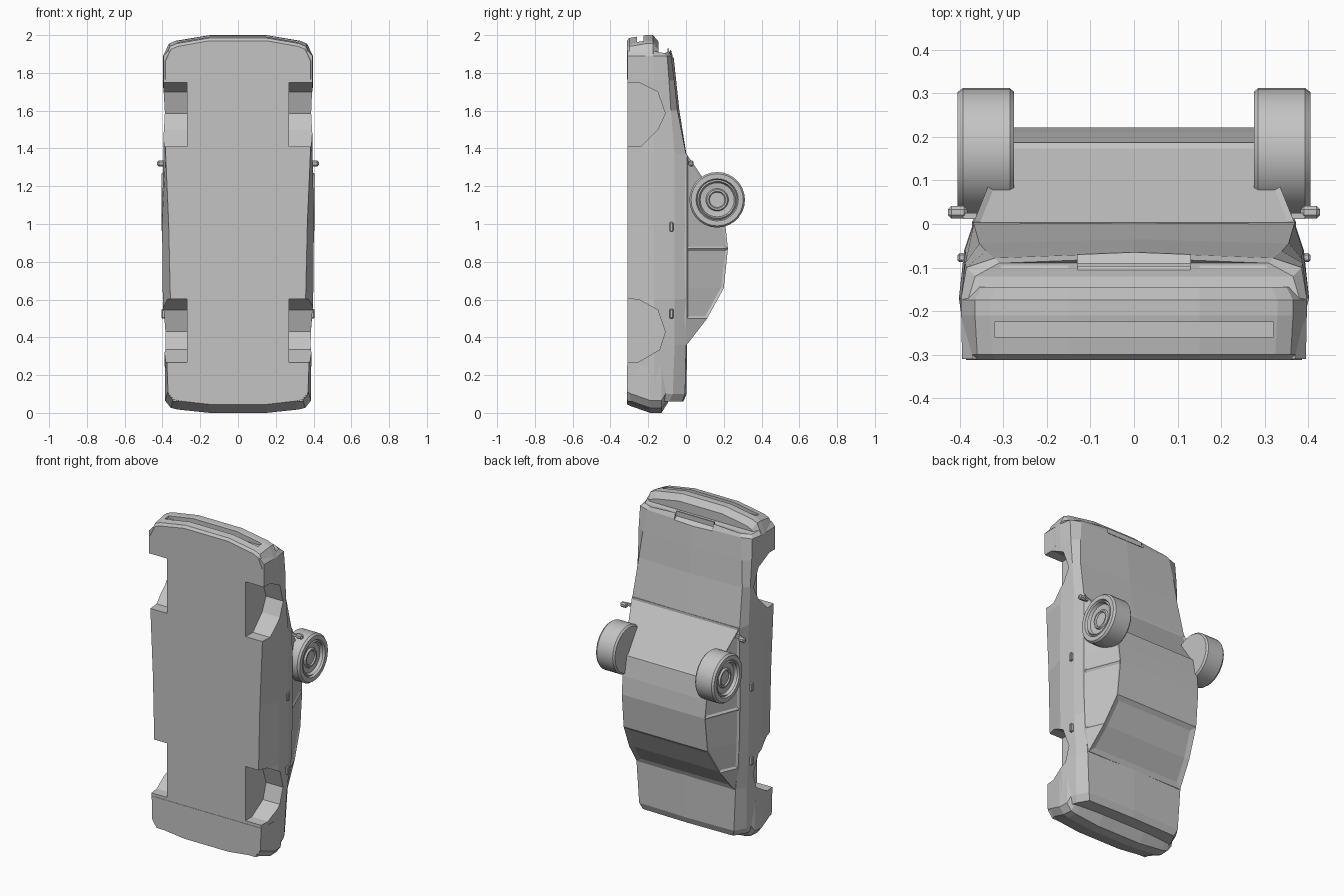
import bpy, bmesh, math
from mathutils import Vector

if "Cube" in bpy.data.objects:
    bpy.data.objects.remove(bpy.data.objects["Cube"])

grey = bpy.data.materials.new("plain grey")
grey.diffuse_color = (0.55, 0.55, 0.55, 1)
grey.use_nodes = True
grey.node_tree.nodes["Principled BSDF"].inputs["Base Color"].default_value = grey.diffuse_color


def finish(name, bm):
    bmesh.ops.recalc_face_normals(bm, faces=bm.faces[:])
    me = bpy.data.meshes.new(name)
    bm.to_mesh(me)
    bm.free()
    me.materials.append(grey)
    ob = bpy.data.objects.new(name, me)
    bpy.context.collection.objects.link(ob)
    return ob


def loft(half_rings):
    """Skin mirrored half rings; close both ends with strips."""
    bm = bmesh.new()
    rings = []
    for half in half_rings:
        mirror = [(-x, y, z) for x, y, z in reversed(half) if x > 1e-6]
        rings.append([bm.verts.new(p) for p in half + mirror])
    n = len(rings[0])
    for a, b in zip(rings, rings[1:]):
        for i in range(n):
            j = (i + 1) % n
            bm.faces.new((a[i], a[j], b[j], b[i]))
    for r in (rings[0], rings[-1]):
        for i in range((n - 1) // 2):
            bm.faces.new(list(dict.fromkeys((r[i], r[i + 1], r[n - 2 - i], r[n - 1 - i]))))
    bmesh.ops.remove_doubles(bm, verts=bm.verts[:], dist=1e-5)
    bmesh.ops.recalc_face_normals(bm, faces=bm.faces[:])
    return bm


def prism(name, poly, x0, x1):
    bm = bmesh.new()
    a = [bm.verts.new((x0, y, z)) for y, z in poly]
    b = [bm.verts.new((x1, y, z)) for y, z in poly]
    bm.faces.new(a)
    bm.faces.new(b)
    for i in range(len(a)):
        j = (i + 1) % len(a)
        bm.faces.new((a[i], a[j], b[j], b[i]))
    return finish(name, bm)


def box(name, c, s, bevel=0.0):
    bm = bmesh.new()
    bmesh.ops.create_cube(bm, size=1)
    for v in bm.verts:
        v.co = Vector(c) + Vector([v.co[i] * s[i] for i in range(3)])
    if bevel:
        bmesh.ops.bevel(bm, geom=bm.edges[:], offset=bevel, segments=1, affect='EDGES')
    return finish(name, bm)


def cut(ob, cutter):
    cutter.hide_render = True
    m = ob.modifiers.new("cut", 'BOOLEAN')
    m.operation = 'DIFFERENCE'
    m.solver = 'EXACT'
    m.object = cutter
    bpy.context.view_layer.objects.active = ob
    bpy.ops.object.modifier_apply(modifier=m.name)
    bpy.data.objects.remove(cutter)


# Lower body: z, sill, belly, shoulder width, shoulder y, deck width, deck y, crown
stations = [
    (0.06, .34, .365, .35, -.09, .31, -.02, .006),
    (0.10, .37, .385, .365, -.07, .325, -.005, .008),
    (0.36, .38, .39, .375, -.06, .34, 0, .005),
    (0.60, .358, .398, .388, -.06, .365, 0, .002),
    (1.00, .367, .402, .39, -.06, .37, 0, .002),
    (1.37, .383, .395, .388, -.06, .368, 0, .002),
    (1.60, .39, .392, .385, -.08, .355, -.045, .01),
    (1.76, .395, .397, .388, -.09, .34, -.062, .01),
    (1.89, .395, .397, .385, -.10, .32, -.078, .012),
    (1.93, .37, .38, .365, -.12, .31, -.09, .012),
]
rings = []
for z, wb, wm, ws, ys, wt, yt, cr in stations:
    half = [(wb, -.31, z), (wm, -.17, z), (ws, ys, z), (wt, yt, z), (0, yt + cr, z)]
    if z > 1.9:    # nose leans forward towards the bumper
        half = [(x, y, z + .25 * min(.1, -.07 - y) - .04 * (x / .38) ** 2) for x, y, z in half]
    rings.append(half)
body = finish("body", loft(rings))

# Wheel arches
front_arch = [(-.4, 1.41), (-.24, 1.41), (-.15, 1.50), (-.11, 1.585), (-.15, 1.70), (-.25, 1.75), (-.4, 1.75)]
rear_arch = [(-.4, .265), (-.25, .27), (-.14, .335), (-.11, .43), (-.15, .545), (-.25, .60), (-.4, .61)]
for s in (1, -1):
    for arch in (front_arch, rear_arch):
        cut(body, prism("arch_cutter", arch, s * .27, s * .5))

# Grille opening and headlight recesses
cut(body, prism("grille_cutter", [(-.14, 2.1), (-.14, 1.93), (-.05, 1.87), (.05, 1.87), (.05, 2.1)], -.13, .13))
for s in (1, -1):
    cut(body, prism("lamp_cutter", [(-.15, 2.1), (-.15, 1.925), (-.095, 1.905), (-.095, 2.1)], s * .15, s * .305))
box("grille_bar", (0, -.094, 1.915), (.26, .008, .03))


# Bumpers: plan outlines stacked in y
def bumper(name, layers, width, back, d):
    rs = []
    for y, f, k in layers:
        w = width * k
        pts = [(w, back), (w, f - d * .11), (w * .92, f - d * .045), (w * .83, f - d * .03), (.15, f)]
        rs.append([(x, y, z) for x, z in pts])
    return finish(name, loft(rs))


nose = bumper("front_bumper", [(-.312, 1.97, .97), (-.30, 1.985, .985), (-.21, 2.0, 1),
                               (-.175, 2.0, 1), (-.145, 1.965, .96)], .397, 1.765, 1)
cut(nose, prism("intake_cutter", [(-.26, 2.1), (-.26, 1.955), (-.225, 1.955), (-.225, 2.1)], -.32, .32))
bumper("rear_bumper", [(-.312, .045, .96), (-.29, .035, .97), (-.19, 0, 1),
                       (-.13, 0, .99), (-.095, .055, .95)], .387, .25, -.6)

# Cabin: z, belt width, roof width, roof y
cabin = [(1.37, .368, .368, .004), (1.10, .372, .295, .187), (.98, .372, .288, .21),
         (.87, .372, .285, .222), (.66, .368, .288, .20), (.50, .36, .312, .112), (.36, .335, .335, .004)]
bm = loft([[(wb, -.03, z), (wb, .004, z), (wt, yt, z)] for z, wb, wt, yt in cabin])
groups = {"front_side": [], "rear_side": [], "screen": [], "rear": []}
for f in bm.faces:
    c, nrm = f.calc_center_median(), f.normal
    if c.y < .01 or nrm.y < .1:
        continue
    if abs(nrm.x) > .7:
        if c.z > .87:
            groups["front_side"].append(f)
        elif c.z > .5:
            groups["rear_side"].append(f)
    elif c.z > 1.1:
        groups["screen"].append(f)
    elif c.z < .66:
        groups["rear"].append(f)
for key, faces in groups.items():
    bmesh.ops.inset_region(bm, faces=faces, thickness=.03 if key == "rear" else .012,
                           depth=-.008, use_even_offset=True, use_boundary=True)
finish("cabin", bm)

# Wheels: lathe profile (radius, offset from inner side)
profile = [(0, 0), (.138, 0), (.147, .01), (.147, .118), (.138, .13), (.112, .13), (.106, .118),
           (.098, .126), (.09, .108), (.06, .104), (.054, .114), (.045, .114), (.04, .106), (0, .106)]
for s, side in ((1, "right"), (-1, "left")):
    bm = bmesh.new()
    vs = [bm.verts.new((s * (.275 + o), .165 + r, 1.128)) for r, o in profile]
    es = [bm.edges.new(p) for p in zip(vs, vs[1:])]
    bmesh.ops.spin(bm, geom=vs + es, cent=(0, .165, 1.128), axis=(1, 0, 0),
                   angle=math.tau, steps=28, use_duplicate=False)
    bmesh.ops.remove_doubles(bm, verts=bm.verts[:], dist=1e-4)
    wheel = finish(side + "_wheel", bm)
    bpy.ops.object.select_all(action='DESELECT')
    wheel.select_set(True)
    bpy.context.view_layer.objects.active = wheel
    bpy.ops.object.shade_smooth_by_angle(angle=math.radians(25))
    # Mirrors and door handles
    box(side + "_mirror", (s * .405, .027, 1.32), (.045, .028, .03), .008)
    box(side + "_mirror_arm", (s * .375, .018, 1.325), (.035, .014, .015))
    for i, z in enumerate((.985, .525)):
        box(f"{side}_handle_{i + 1}", (s * .395, -.077, z), (.02, .02, .05), .004)
